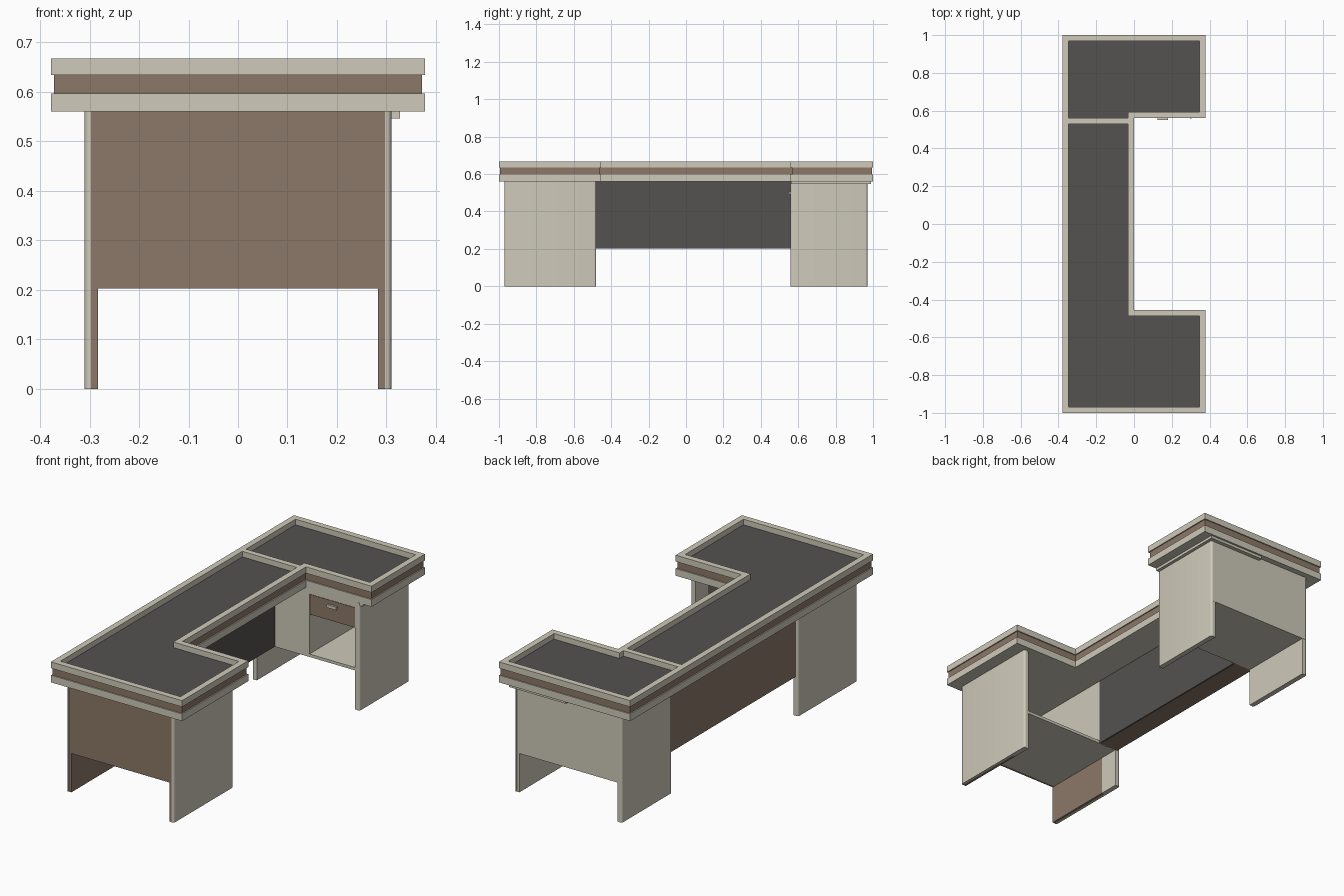
import bpy, bmesh

if "Cube" in bpy.data.objects:
    bpy.data.objects.remove(bpy.data.objects["Cube"])


def material(name, color):
    m = bpy.data.materials.new(name)
    m.diffuse_color = (*color, 1)
    m.use_nodes = True
    m.node_tree.nodes["Principled BSDF"].inputs["Base Color"].default_value = m.diffuse_color
    return m


BEIGE = material("beige", (0.62, 0.59, 0.49))
BROWN = material("brown", (0.26, 0.19, 0.14))
DARK = material("dark", (0.09, 0.084, 0.08))


def finish(bm, name, mat):
    bmesh.ops.recalc_face_normals(bm, faces=bm.faces)
    me = bpy.data.meshes.new(name)
    bm.to_mesh(me)
    bm.free()
    ob = bpy.data.objects.new(name, me)
    me.materials.append(mat)
    bpy.context.collection.objects.link(ob)
    return ob


def box(name, mat, x, y, z, r=0, round_if=None):
    """Box from (min, max) ranges; chosen vertical edges are rounded by r."""
    bm = bmesh.new()
    bmesh.ops.create_cube(bm, size=1)
    for v in bm.verts:
        v.co = [a[0] if c < 0 else a[1] for a, c in zip((x, y, z), v.co)]
    if r:
        edges = [e for e in bm.edges
                 if abs(e.verts[0].co.z - e.verts[1].co.z) > 1e-4
                 and round_if(e.verts[0].co)]
        bmesh.ops.bevel(bm, geom=edges, offset=r, segments=5, profile=0.5,
                        affect='EDGES')
    ob = finish(bm, name, mat)
    if r:
        bpy.context.view_layer.objects.active = ob
        ob.select_set(True)
        bpy.ops.object.shade_smooth_by_angle()
        ob.select_set(False)
    return ob


def outline(d):
    """C-shaped desk outline, inset by d."""
    w, n, s = 0.378 - d, 0.56 + d, -0.455 - d
    return [(-w, -1 + d), (w, -1 + d), (w, s), (-d, s),
            (-d, n), (w, n), (w, 1 - d), (-w, 1 - d)]


def plate(name, mat, d, z0, z1):
    bm = bmesh.new()
    f = bm.faces.new([bm.verts.new((x, y, z0)) for x, y in outline(d)])
    up = bmesh.ops.extrude_face_region(bm, geom=[f], use_keep_orig=True)["geom"]
    for v in up:
        if isinstance(v, bmesh.types.BMVert):
            v.co.z = z1
    return finish(bm, name, mat)


def ring(name, mat, d, z0, z1):
    bm = bmesh.new()
    loops = [[bm.verts.new((x, y, z)) for x, y in outline(o)]
             for o, z in ((0, z0), (0, z1), (d, z1), (d, z0))]
    for k in range(4):
        a, b = loops[k], loops[(k + 1) % 4]
        for i in range(8):
            j = (i + 1) % 8
            bm.faces.new((a[i], a[j], b[j], b[i]))
    return finish(bm, name, mat)


# Layered desk top with a recessed writing surface
plate("top_lower_slab", BEIGE, 0, 0.56, 0.597)
plate("top_brown_band", BROWN, 0.006, 0.597, 0.634)
plate("writing_surface", DARK, 0.03, 0.63, 0.638)
ring("top_rim", BEIGE, 0.032, 0.634, 0.667)
box("rim_divider", BEIGE, (-0.35, -0.03), (0.53, 0.56), (0.634, 0.667))

# Thin plate under the north wing
box("under_top_plate", BEIGE, (0.0, 0.327), (0.562, 0.99), (0.546, 0.56))

FLOOR, TOP = 0.203, 0.561

# Side panels with rounded outer edges, lined on the inside
for s, side in ((-1, "left"), (1, "right")):
    def xr(a, b):
        return tuple(sorted((s * a, s * b)))

    def outer(co):
        return abs(co.x) > 0.305

    for end, y0, y1 in (("front", -0.97, -0.48), ("back", 0.558, 0.97)):
        box(f"{end}_{side}_panel", BEIGE, xr(0.297, 0.31), (y0, y1),
            (0, TOP), 0.011, outer)
    box(f"front_{side}_lining", BROWN, xr(0.283, 0.298), (-0.968, -0.585), (0, TOP))
    box(f"front_{side}_inner_edge", BEIGE, xr(0.283, 0.298), (-0.585, -0.482), (0, TOP))
    box(f"back_{side}_lining", BEIGE, xr(0.283, 0.298), (0.56, 0.968), (0, TOP))

# End panels
box("front_end_panel", BROWN, (-0.297, 0.297), (-0.969, -0.955), (FLOOR, TOP))
box("back_end_panel", BEIGE, (-0.297, 0.297), (0.955, 0.969), (FLOOR, TOP))

# Front pedestal: floor and closed rear, open towards the knee space
box("front_pedestal_floor", BEIGE, (-0.284, 0.284), (-0.956, -0.482), (FLOOR, 0.218))
box("front_pedestal_inner_wall", BEIGE, (-0.194, -0.18), (-0.956, -0.482), (0.21, TOP))
box("front_pedestal_liner", BEIGE, (-0.18, 0.284), (-0.956, -0.948), (0.21, TOP))

# Back pedestal: blank panel, shelf opening and drawer
box("back_pedestal_floor", BEIGE, (-0.284, 0.284), (0.56, 0.956), (FLOOR, 0.218))
box("back_pedestal_blank", BEIGE, (-0.284, 0.02), (0.56, 0.574), (0.21, TOP))
box("back_pedestal_divider", BEIGE, (0.006, 0.02), (0.572, 0.956), (0.21, TOP))
box("drawer_top_rail", BEIGE, (0.02, 0.284), (0.56, 0.574), (0.531, TOP))
box("drawer_shelf", BEIGE, (0.02, 0.284), (0.575, 0.956), (0.42, 0.43))
box("drawer_front", BROWN, (0.022, 0.282), (0.561, 0.578), (0.425, 0.529))
box("drawer_handle", BEIGE, (0.125, 0.18), (0.551, 0.562), (0.492, 0.508))

# Modesty panel between the pedestals
box("modesty_box", BROWN, (-0.295, -0.19), (-0.49, 0.565), (FLOOR, TOP))
box("modesty_inner_face", DARK, (-0.19, -0.18), (-0.482, 0.56), (FLOOR, TOP))
